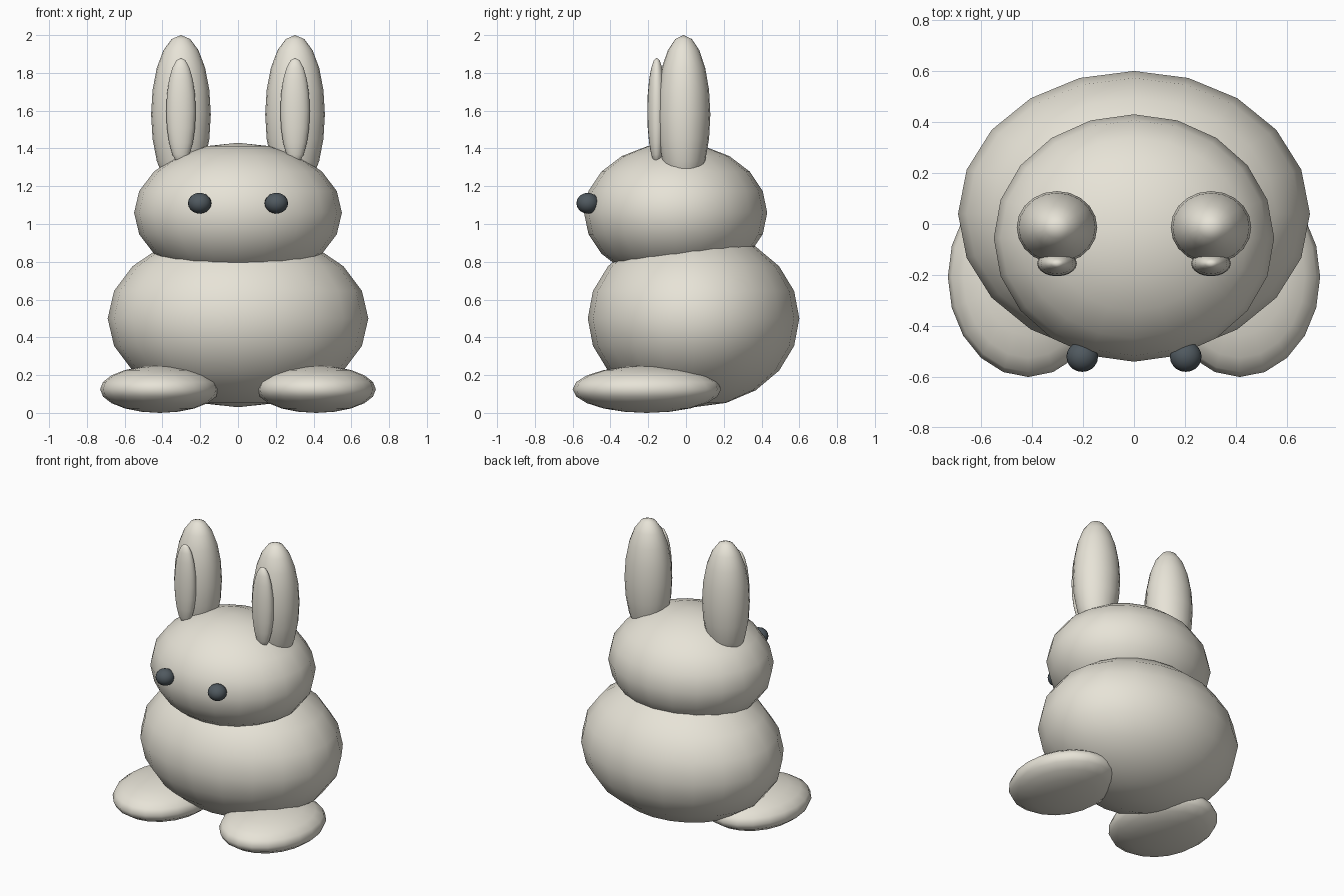
import bpy

if "Cube" in bpy.data.objects:
    bpy.data.objects.remove(bpy.data.objects["Cube"])


def material(name, color):
    mat = bpy.data.materials.new(name)
    mat.diffuse_color = (*color, 1.0)
    mat.use_nodes = True
    mat.node_tree.nodes["Principled BSDF"].inputs["Base Color"].default_value = mat.diffuse_color
    return mat


fur = material("fur", (0.80, 0.77, 0.68))
dark = material("dark", (0.08, 0.10, 0.115))


def ellipsoid(name, center, radii, mat):
    bpy.ops.mesh.primitive_uv_sphere_add(segments=20, ring_count=10, radius=1, location=center)
    obj = bpy.context.object
    obj.name = name
    obj.scale = radii
    bpy.ops.object.transform_apply(location=False, rotation=False, scale=True)
    bpy.ops.object.shade_smooth()
    obj.data.materials.append(mat)
    return obj


# Body and head
ellipsoid("body", (0, 0.04, 0.50), (0.69, 0.56, 0.47), fur)
ellipsoid("head", (0, -0.055, 1.06), (0.55, 0.485, 0.37), fur)

# Paired parts, mirrored across x
for side, s in (("left", -1), ("right", 1)):
    ellipsoid(f"ear_{side}", (s * 0.302, -0.013, 1.58), (0.158, 0.142, 0.42), fur)
    ellipsoid(f"inner_ear_{side}", (s * 0.302, -0.155, 1.597), (0.078, 0.05, 0.283), fur)
    ellipsoid(f"eye_{side}", (s * 0.203, -0.52, 1.11), (0.062, 0.06, 0.055), dark)
    ellipsoid(f"foot_{side}", (s * 0.415, -0.207, 0.125), (0.315, 0.393, 0.125), fur)
